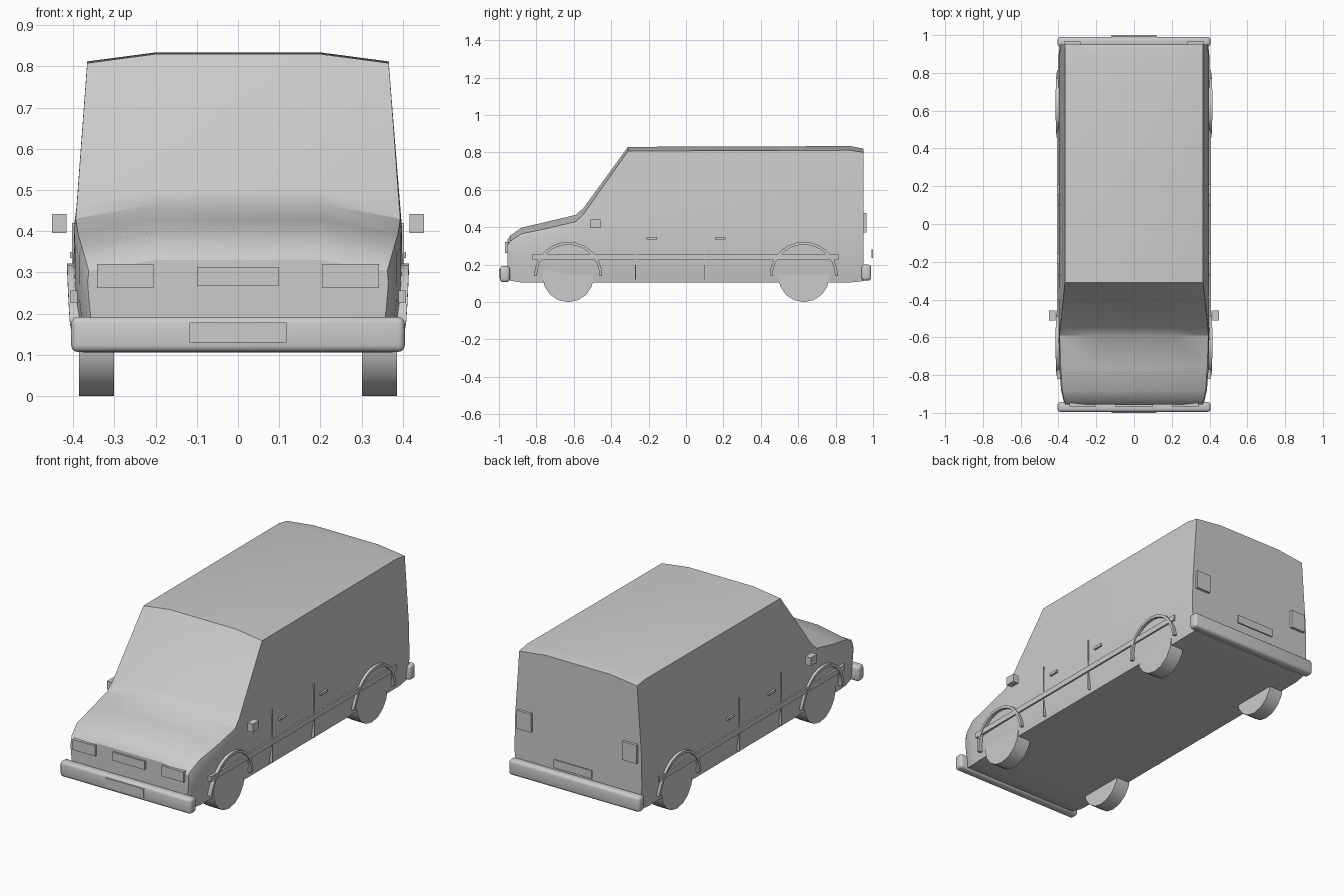
import bpy, bmesh, math
from mathutils import Vector

if "Cube" in bpy.data.objects:
    bpy.data.objects.remove(bpy.data.objects["Cube"])


def finish(name, bm, smooth=None):
    bmesh.ops.recalc_face_normals(bm, faces=bm.faces)
    me = bpy.data.meshes.new(name)
    bm.to_mesh(me)
    bm.free()
    ob = bpy.data.objects.new(name, me)
    bpy.context.collection.objects.link(ob)
    if smooth:
        bpy.ops.object.select_all(action='DESELECT')
        ob.select_set(True)
        bpy.context.view_layer.objects.active = ob
        bpy.ops.object.shade_smooth_by_angle(angle=math.radians(smooth))
    return ob


def box(name, x, y, z, bevel=0):
    """Box from (min, max) ranges on each axis."""
    bm = bmesh.new()
    bmesh.ops.create_cube(bm, size=1)
    for v in bm.verts:
        v.co = Vector([r[0] + (r[1] - r[0]) * (c + 0.5) for r, c in zip((x, y, z), v.co)])
    if bevel:
        bmesh.ops.bevel(bm, geom=bm.edges[:], offset=bevel, segments=3, profile=0.5, affect='EDGES')
    return finish(name, bm, 40 if bevel else None)


def pair(name, x, y, z):
    box(name + "_right", x, y, z)
    box(name + "_left", (-x[1], -x[0]), y, z)


# Body lofted along y: y, floor z, floor / sill / belt half widths, top edge x, top edge z, crown z
stations = [
    (-0.955, 0.125, 0.350, 0.362, 0.365, 0.362, 0.303, 0.330),
    (-0.940, 0.115, 0.360, 0.370, 0.372, 0.368, 0.325, 0.355),
    (-0.880, 0.105, 0.370, 0.385, 0.386, 0.380, 0.365, 0.398),
    (-0.750, 0.105, 0.377, 0.396, 0.396, 0.388, 0.392, 0.428),
    (-0.590, 0.105, 0.380, 0.400, 0.398, 0.394, 0.430, 0.466),
    (-0.550, 0.105, 0.380, 0.400, 0.397, 0.391, 0.468, 0.500),
    (-0.310, 0.105, 0.380, 0.400, 0.395, 0.366, 0.808, 0.830),
    (0.880, 0.105, 0.380, 0.400, 0.395, 0.366, 0.812, 0.834),
    (0.950, 0.112, 0.375, 0.393, 0.390, 0.364, 0.800, 0.820),
]
bm = bmesh.new()
rings = []
for y, zf, wf, ws, wb, we, ze, zc in stations:
    half = [(wf, zf), (ws, 0.235), (wb, min(0.42, ze - 0.025)), (we, ze), (0.2, zc)]
    ring = half + [(-x, z) for x, z in reversed(half)]
    rings.append([bm.verts.new((x, y, z)) for x, z in ring])
n = len(rings[0])
for a, b in zip(rings, rings[1:]):
    for i in range(n):
        j = (i + 1) % n
        bm.faces.new((a[i], a[j], b[j], b[i]))
bm.faces.new(rings[0])
bm.faces.new(rings[-1])
finish("van_body", bm, 28)

# Wheels and thin arch lips
R_IN, R_OUT, ARC = 0.167, 0.182, 14
for end, y in (("front", -0.63), ("rear", 0.63)):
    for side, s in (("right", 1), ("left", -1)):
        bpy.ops.mesh.primitive_cylinder_add(vertices=16, radius=0.137, depth=0.085,
                                            location=(s * 0.3435, y, 0.137),
                                            rotation=(0, math.pi / 2, 0))
        bpy.context.object.name = f"{end}_{side}_wheel"
        bpy.ops.object.shade_smooth_by_angle(angle=math.radians(30))
        bm = bmesh.new()
        loops = []
        for i in range(ARC + 1):
            a = math.pi * i / ARC
            c, sn = math.cos(a), math.sin(a)
            out = 0.402 + 0.013 * sn ** 0.5 if sn > 1e-6 else 0.402
            loops.append([bm.verts.new((s * x, y + r * c, 0.14 + r * sn))
                          for x, r in ((0.375, R_IN), (out, R_IN), (out, R_OUT), (0.375, R_OUT))])
        for p, q in zip(loops, loops[1:]):
            for i in range(4):
                j = (i + 1) % 4
                bm.faces.new((p[i], p[j], q[j], q[i]))
        bm.faces.new(loops[0])
        bm.faces.new(loops[-1])
        finish(f"{end}_{side}_arch_lip", bm, 30)

# Bumpers
box("front_bumper", (-0.405, 0.405), (-0.995, -0.942), (0.107, 0.192), 0.016)
box("rear_bumper", (-0.405, 0.405), (0.938, 0.990), (0.115, 0.200), 0.016)

# Front and rear fittings
box("front_plate", (-0.118, 0.118), (-1.0, -0.993), (0.130, 0.178))
box("rear_plate", (-0.118, 0.118), (0.991, 1.0), (0.235, 0.280))
box("grille", (-0.1, 0.1), (-0.965, -0.945), (0.267, 0.313))
pair("headlight", (0.205, 0.342), (-0.968, -0.945), (0.262, 0.320))
pair("tail_light", (0.282, 0.370), (0.945, 0.965), (0.372, 0.475))

# Side fittings
pair("mirror", (0.416, 0.451), (-0.512, -0.457), (0.396, 0.442))
pair("side_trim", (0.385, 0.408), (-0.82, 0.815), (0.226, 0.256))
for label, y in (("front", -0.27), ("rear", 0.10)):
    pair(label + "_door_seam", (0.385, 0.4025), (y - 0.002, y + 0.002), (0.12, 0.42))
for label, y in (("front", -0.182), ("rear", 0.182)):
    pair(label + "_door_handle", (0.39, 0.408), (y - 0.028, y + 0.028), (0.335, 0.349))
